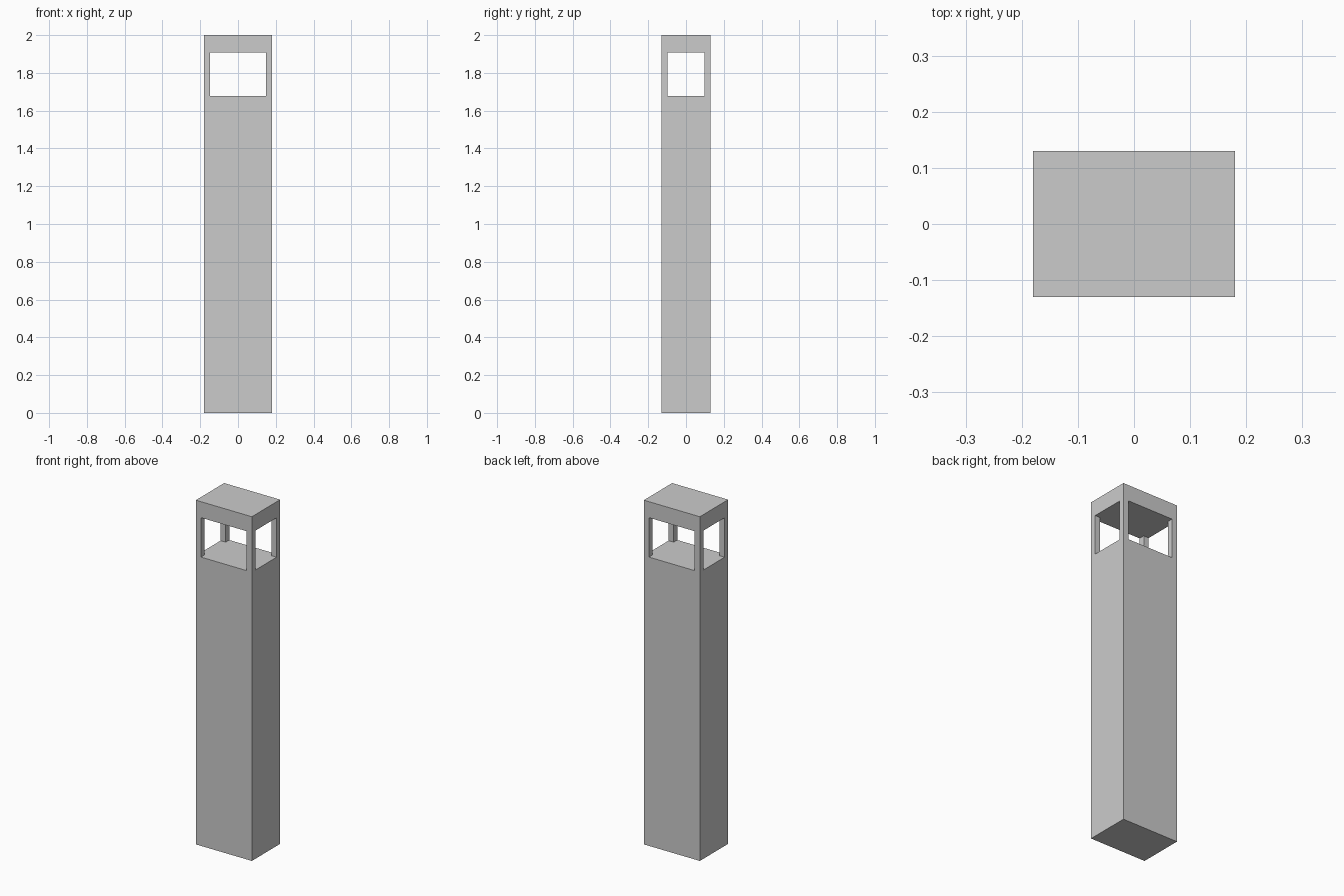
import bpy

if "Cube" in bpy.data.objects:
    bpy.data.objects.remove(bpy.data.objects["Cube"])


def box(name, half_x, half_y, z0, z1):
    """Axis-aligned box centred on x = y = 0."""
    bpy.ops.mesh.primitive_cube_add(size=2, location=(0, 0, 0))
    ob = bpy.context.object
    ob.name = name
    for v in ob.data.vertices:
        v.co.x *= half_x
        v.co.y *= half_y
        v.co.z = z1 if v.co.z > 0 else z0
    return ob


HX, HY, POST = 0.18, 0.13, 0.033
WIN_LOW, WIN_HIGH = 1.678, 1.907

# Solid rectangular pillar
pillar = box("lantern_pillar", HX, HY, 0.0, 2.0)

# Window openings through both directions leave four corner posts
cutters = [
    box("front_window_cutter", HX - POST, HY + 0.1, WIN_LOW, WIN_HIGH),
    box("side_window_cutter", HX + 0.1, HY - POST, WIN_LOW, WIN_HIGH),
]
bpy.context.view_layer.objects.active = pillar
for cutter in cutters:
    cutter.hide_render = True
    mod = pillar.modifiers.new(cutter.name, "BOOLEAN")
    mod.operation = "DIFFERENCE"
    mod.solver = "EXACT"
    mod.object = cutter
    bpy.ops.object.modifier_apply(modifier=mod.name)
for cutter in cutters:
    bpy.data.objects.remove(cutter, do_unlink=True)
